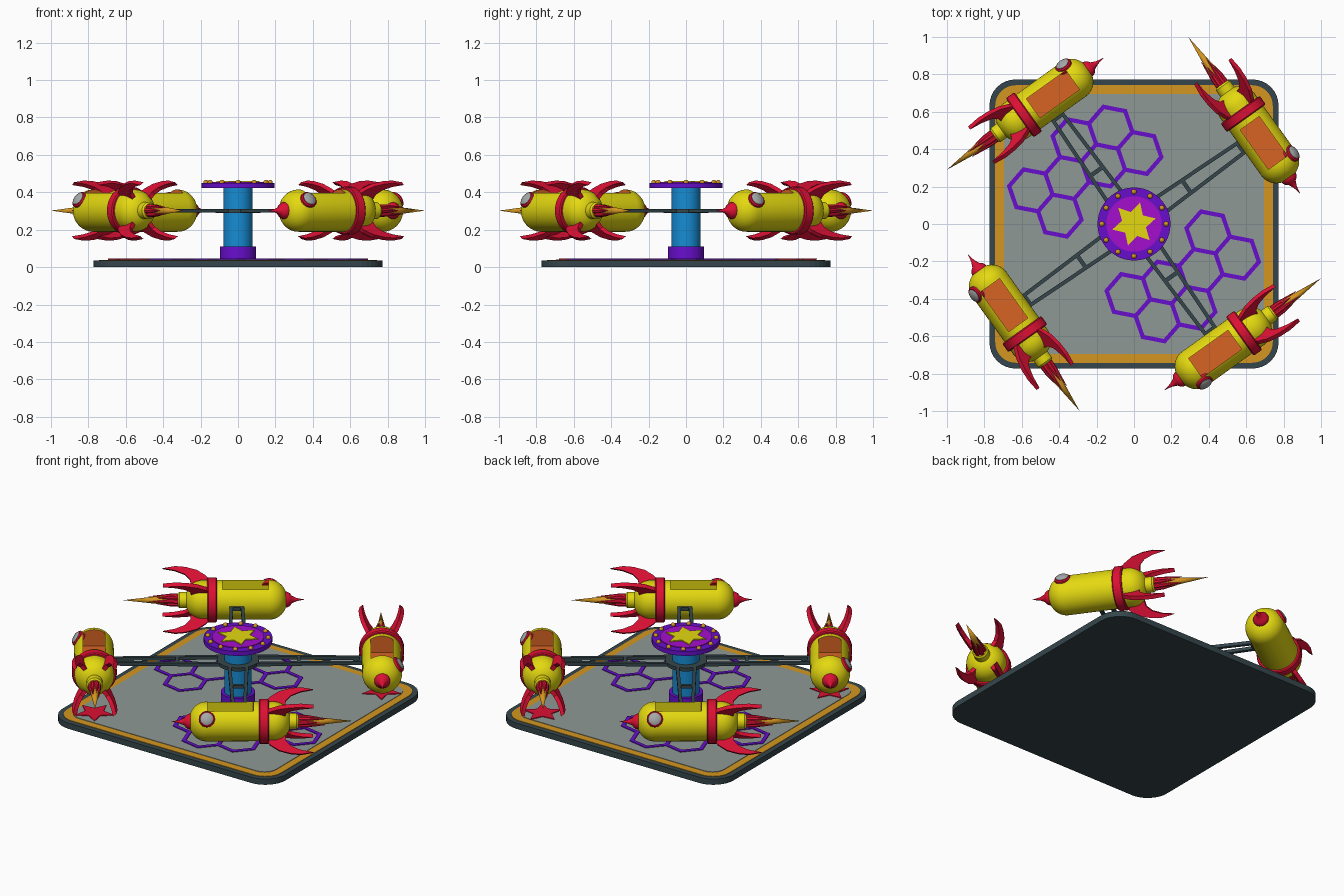
import bpy, bmesh, math
from mathutils import Matrix, Vector

if "Cube" in bpy.data.objects:
    bpy.data.objects.remove(bpy.data.objects["Cube"])

def lin(c):
    c /= 255
    return c / 12.92 if c <= 0.04045 else ((c + 0.055) / 1.055) ** 2.4

def material(name, r, g, b):
    m = bpy.data.materials.new(name)
    m.diffuse_color = (lin(r), lin(g), lin(b), 1)
    m.use_nodes = True
    m.node_tree.nodes["Principled BSDF"].inputs["Base Color"].default_value = m.diffuse_color
    return m

SLATE = material("dark slate", 53, 70, 76)
GOLD = material("gold", 212, 150, 32)
GRAY = material("floor gray", 142, 153, 149)
PURPLE = material("purple", 105, 14, 205)
MAGENTA = material("magenta", 165, 15, 205)
BLUE = material("blue", 22, 140, 212)
YELLOW = material("yellow", 228, 217, 16)
RED = material("red", 220, 16, 52)
ORANGE = material("cockpit orange", 215, 100, 36)
GLASS = material("window gray", 165, 169, 169)

def finish(name, bm, mat, xf=None, smooth=True):
    bmesh.ops.recalc_face_normals(bm, faces=bm.faces[:])
    if xf is not None:
        bm.transform(xf)
    me = bpy.data.meshes.new(name)
    bm.to_mesh(me)
    bm.free()
    me.materials.append(mat)
    if smooth:
        me.shade_smooth()
        me.set_sharp_from_angle(angle=math.radians(35))
    ob = bpy.data.objects.new(name, me)
    bpy.context.collection.objects.link(ob)
    return ob

def prism(name, polys, z0, z1, mat, xf=None):
    """Extrude flat outlines between two heights."""
    bm = bmesh.new()
    for pts in polys:
        lo = [bm.verts.new((x, y, z0)) for x, y in pts]
        hi = [bm.verts.new((x, y, z1)) for x, y in pts]
        bm.faces.new(lo)
        bm.faces.new(hi)
        for i in range(len(pts)):
            j = (i + 1) % len(pts)
            bm.faces.new((lo[i], lo[j], hi[j], hi[i]))
    return finish(name, bm, mat, xf, False)

def lathe(name, prof, mat, xf=None, seg=32):
    """Spin (height, radius) points around z, closing both ends."""
    bm = bmesh.new()
    rings = []
    for h, r in prof:
        if r < 1e-5:
            rings.append([bm.verts.new((0, 0, h))] * seg)
        else:
            rings.append([bm.verts.new((r * math.cos(a * math.tau / seg), r * math.sin(a * math.tau / seg), h))
                          for a in range(seg)])
    for a, b in zip(rings, rings[1:]):
        for i in range(seg):
            j = (i + 1) % seg
            bm.faces.new(list(dict.fromkeys((a[i], a[j], b[j], b[i]))))
    for ring in (rings[0], rings[-1]):
        if ring[0] is not ring[1]:
            bm.faces.new(ring)
    return finish(name, bm, mat, xf)

def rounded(half, rad):
    out = []
    for q in range(4):
        cx, cy = [(1, 1), (-1, 1), (-1, -1), (1, -1)][q]
        for k in range(9):
            a = math.radians(q * 90 + k * 11.25)
            out.append((cx * (half - rad) + rad * math.cos(a), cy * (half - rad) + rad * math.sin(a)))
    return out

def star(cx, cy, n, ro, ri, turn):
    return [(cx + (ro, ri)[k % 2] * math.cos(turn + k * math.pi / n),
             cy + (ro, ri)[k % 2] * math.sin(turn + k * math.pi / n)) for k in range(2 * n)]

# Platform
prism("platform_base", [rounded(0.773, 0.14)], 0, 0.036, SLATE)
prism("platform_border", [rounded(0.742, 0.11)], 0.03, 0.039, GOLD)
prism("platform_floor", [rounded(0.695, 0.08)], 0.03, 0.042, GRAY)

# Honeycomb outlines and stars on the floor
d = 0.205
u = d * Vector((math.cos(math.radians(19)), math.sin(math.radians(19))))
w = d * Vector((math.cos(math.radians(-41)), math.sin(math.radians(-41))))
a0 = Vector((-0.03, -0.38))
hexes = []
for i, j in [(0, 0), (0, 1), (1, 0), (1, 1), (2, 0), (3, -1), (3, 0)]:
    c = a0 + u * i + w * j
    for k in range(6):
        p = [Vector((math.cos(math.radians(-11 + 60 * m)), math.sin(math.radians(-11 + 60 * m)))) for m in (k, k + 1)]
        ri, ro = d / math.sqrt(3) - 0.013, d / math.sqrt(3) + 0.013
        hexes.append([tuple(c + p[0] * ri), tuple(c + p[0] * ro), tuple(c + p[1] * ro), tuple(c + p[1] * ri)])
for n, s in (("front", 1), ("back", -1)):
    prism("honeycomb_" + n, [[(x * s, y * s) for x, y in q] for q in hexes], 0.04, 0.047, PURPLE)
    prism("floor_star_" + n, [star(-0.585 * s, -0.585 * s, 5, 0.115, 0.055, 0.3)], 0.04, 0.047, RED)

# Central column
lathe("column_foot", [(0.04, 0.097), (0.11, 0.097)], PURPLE)
lathe("column", [(0.1, 0.078), (0.43, 0.078)], BLUE)
lathe("arm_collar", [(0.29, 0.12), (0.312, 0.12)], SLATE)
lathe("top_disc", [(0.422, 0.195), (0.45, 0.195)], PURPLE, seg=48)
lathe("top_plate", [(0.445, 0.148), (0.454, 0.148)], MAGENTA, seg=48)
prism("top_star", [star(0, 0, 6, 0.12, 0.066, 0.25)], 0.45, 0.46, YELLOW)
bm = bmesh.new()
for k in range(12):
    a = k * math.tau / 12
    bmesh.ops.create_icosphere(bm, subdivisions=2, radius=0.014,
                               matrix=Matrix.Translation((0.172 * math.cos(a), 0.172 * math.sin(a), 0.453)))
finish("top_bulbs", bm, GOLD)

# One rocket in local space: x points outward, y toward the tail
Y = Matrix.Rotation(-math.pi / 2, 4, 'X')
parts = []
R, L0, L1, CAP = 0.113, -0.285, 0.292, 0.1
prof = [(L0 + CAP - CAP * math.cos(k * math.pi / 20), R * math.sin(k * math.pi / 20) ** 0.9) for k in range(11)]
prof += [(L1 - CAP + CAP * math.sin(k * math.pi / 20), R * math.cos(k * math.pi / 20) ** 0.9) for k in range(10)]
body = lathe("rocket_body", prof + [(L1, 0)], YELLOW, Y, 40)
cutter = prism("cockpit_cutter", [[(-0.063, -0.18), (0.063, -0.18), (0.063, 0.08), (-0.063, 0.08)]], 0.01, 0.2, YELLOW)
mod = body.modifiers.new("cockpit", 'BOOLEAN')
mod.object, mod.solver = cutter, 'EXACT'
me = bpy.data.meshes.new_from_object(body.evaluated_get(bpy.context.evaluated_depsgraph_get()))
body.modifiers.clear()
body.data = me
bpy.data.objects.remove(cutter)
me.materials.clear()
me.materials.append(YELLOW)
me.materials.append(ORANGE)
for f in me.polygons:
    c, n = f.center, f.normal
    inside = abs(c.x) < 0.064 and -0.182 < c.y < 0.082 and c.z > 0 and math.hypot(c.x, c.z) < 0.1
    f.material_index = 1 if inside and abs(n.x) < 0.5 else 0
me.set_sharp_from_angle(angle=math.radians(35))
parts.append(body)

parts.append(lathe("rocket_band", [(0.112, 0.1), (0.112, 0.122), (0.118, 0.128), (0.162, 0.128), (0.168, 0.122), (0.168, 0.1)], RED, Y, 40))
parts.append(lathe("rocket_nose", [(-0.387, 0), (-0.34, 0.009), (-0.312, 0.022), (-0.302, 0.036), (-0.285, 0.045), (-0.262, 0.045)], RED, Y, 24))
parts.append(lathe("rocket_nozzle", [(0.27, 0.046), (0.325, 0.046), (0.335, 0.038)], YELLOW, Y, 24))

# Porthole on the outer upper side
port = Matrix.Translation((0, -0.185, 0)) @ Matrix.Rotation(math.radians(90 - 32), 4, 'Y')
parts.append(lathe("porthole_rim", [(0.085, 0.046), (0.114, 0.046), (0.12, 0.04)], RED, port, 24))
parts.append(lathe("porthole_glass", [(0.11, 0.036), (0.122, 0.036), (0.128, 0.028), (0.131, 0)], GLASS, port, 24))

# Four swept fins
fin = [(0.1, 0.14), (0.14, 0.175), (0.172, 0.225), (0.19, 0.29), (0.195, 0.35), (0.183, 0.42),
       (0.17, 0.35), (0.148, 0.295), (0.118, 0.265), (0.085, 0.26)]
for k, el in enumerate((52, 128, 232, 308)):
    parts.append(prism("rocket_fin_%d" % (k + 1), [fin], -0.012, 0.012, RED, Matrix.Rotation(-math.radians(el), 4, 'Y')))

# Exhaust: gold spike with red tongues around it
parts.append(lathe("exhaust_spike", [(0.32, 0.03), (0.45, 0.022), (0.646, 0)], GOLD, Y, 12))
for k in range(6):
    xf = Matrix.Rotation(k * math.tau / 6, 4, 'Y') @ Matrix.Translation((0.022, 0, 0)) @ Y
    parts.append(lathe("exhaust_tongue_%d" % (k + 1), [(0.32, 0.016), (0.38, 0.014), (0.46 + 0.04 * (k % 2), 0)], RED, xf, 8))

# Support arm: two bars with cross braces
bars = [[(0.06, s * 0.05 - 0.01), (0.74, s * 0.03 - 0.01), (0.74, s * 0.03 + 0.01), (0.06, s * 0.05 + 0.01)] for s in (-1, 1)]
bars += [[(x - 0.011, -h), (x + 0.011, -h), (x + 0.011, h), (x - 0.011, h)] for x, h in ((0.345, 0.042), (0.7, 0.031))]
arm = prism("support_arm", bars, -0.01, 0.01, SLATE, Matrix.Translation((-0.817, 0, 0)))
parts.append(arm)

# Place four copies around the column
for k in range(4):
    place = Matrix.Rotation(math.radians(35.5 + 90 * k), 4, 'Z') @ Matrix.Translation((0.817, 0, 0.302))
    for p in parts:
        ob = p
        if k:
            ob = bpy.data.objects.new("%s_copy_%d" % (p.name, k), p.data)
            bpy.context.collection.objects.link(ob)
        ob.matrix_world = place
